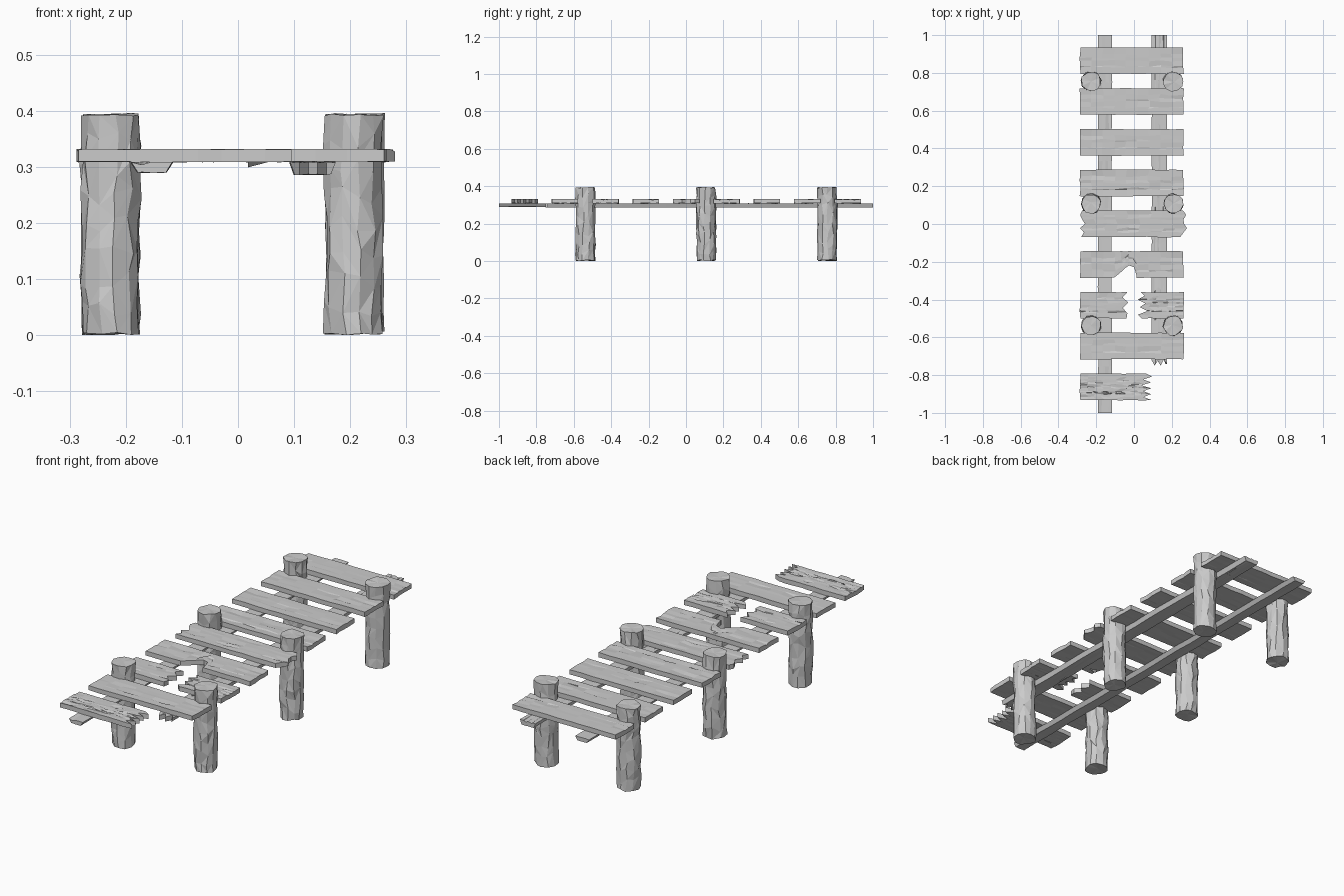
import bpy, bmesh, math, random

random.seed(7)
cube = bpy.data.objects.get("Cube")
if cube:
    bpy.data.objects.remove(cube)

wood = bpy.data.materials.new("weathered grey wood")
wood.use_nodes = True
GREY = (0.6, 0.6, 0.6, 1)
wood.diffuse_color = GREY
wood.node_tree.nodes["Principled BSDF"].inputs["Base Color"].default_value = GREY


def jitter(amount):
    return random.uniform(-amount, amount)


def finish(name, bm):
    bmesh.ops.recalc_face_normals(bm, faces=bm.faces)
    mesh = bpy.data.meshes.new(name)
    bm.to_mesh(mesh)
    bm.free()
    mesh.materials.append(wood)
    obj = bpy.data.objects.new(name, mesh)
    bpy.context.collection.objects.link(obj)


def sample(profile, t):
    """Read a piecewise straight edge at t; each profile is (t, value) pairs."""
    for (a, p), (b, q) in zip(profile, profile[1:]):
        if t <= b:
            return p + (q - p) * (t - a) / (b - a)
    return profile[-1][1]


def straight(value):
    return [(0, value), (1, value)]


def worn(value):
    """A sawn end with slight wear."""
    return [(t, value + jitter(0.003)) for t in (0, 0.3, 0.6, 1)]


def ragged(values):
    """A broken end, given as lengths from the low side to the high side."""
    return [(i / (len(values) - 1), v) for i, v in enumerate(values)]


def board(name, start, end, low, high, z0, z1, columns=9, along_y=False, bevel=0.0):
    """Worn board: start/end edges run across it, low/high edges run along it."""
    us = sorted({i / columns for i in range(columns + 1)} | {t for t, _ in low})
    vs = sorted({0, 0.25, 0.5, 0.75, 1} | {t for t, _ in start + end})
    bm = bmesh.new()
    top, bottom = [], []
    for u in us:
        upper, lower = [], []
        for v in vs:
            a, b = sample(start, v), sample(end, v)
            c, d = sample(low, u), sample(high, u)
            x, y = a + (b - a) * u, c + (d - c) * v
            rim = v in (0, 1)
            if 0 < u < 1:
                x += jitter(0.006)
                y += jitter(0.002 if rim else 0.005)
            dip = 0.004 if not rim and random.random() < 0.15 else 0
            inset = bevel * (1 if v == 0 else -1 if v == 1 else 0)
            for row, yy, z in ((upper, y, z1 - dip - random.uniform(0, 0.0015)),
                               (lower, y + inset, z0 + random.uniform(0, 0.002))):
                row.append(bm.verts.new((yy, x, z) if along_y else (x, yy, z)))
        top.append(upper)
        bottom.append(lower)
    n, m = len(us) - 1, len(vs) - 1
    for grid in (top, bottom):
        for i in range(n):
            for j in range(m):
                bm.faces.new((grid[i][j], grid[i + 1][j], grid[i + 1][j + 1], grid[i][j + 1]))
    for i in range(n):
        for j in (0, m):
            bm.faces.new((top[i][j], top[i + 1][j], bottom[i + 1][j], bottom[i][j]))
    for j in range(m):
        for i in (0, n):
            bm.faces.new((top[i][j], top[i][j + 1], bottom[i][j + 1], bottom[i][j]))
    finish(name, bm)


def post(name, x, y, radius=0.056, height=0.396, sides=11, levels=8):
    """Rough hewn log with chipped facets and flat sawn ends."""
    bm = bmesh.new()
    turn = random.random() * math.tau
    rings = []
    for k in range(levels + 1):
        ring = []
        for s in range(sides):
            angle = turn + math.tau * (s + jitter(0.22)) / sides
            r = radius * random.uniform(0.86, 1.0)
            z = height * k / levels
            if k == 0:
                z += random.uniform(0, 0.008)
            elif k == levels:
                z -= random.uniform(0, 0.006)
            else:
                z += jitter(0.017)
            ring.append(bm.verts.new((x + r * math.cos(angle), y + r * math.sin(angle), z)))
        rings.append(ring)
    rings[0][0].co.z = 0
    for low, high in zip(rings, rings[1:]):
        for s in range(sides):
            t = (s + 1) % sides
            a, b, c, d = low[s], low[t], high[t], high[s]
            if random.random() < 0.5:
                bm.faces.new((a, b, c))
                bm.faces.new((a, c, d))
            else:
                bm.faces.new((a, b, d))
                bm.faces.new((b, c, d))
    for ring, z in ((rings[0], 0.004), (rings[-1], height - 0.004)):
        hub = bm.verts.new((x + jitter(0.01), y + jitter(0.01), z))
        for s in range(sides):
            bm.faces.new((ring[s], ring[(s + 1) % sides], hub))
    finish(name, bm)


# Posts in three pairs
for place, y in (("front", -0.537), ("middle", 0.108), ("back", 0.755)):
    post(place + "_right_post", -0.227, y)
    post(place + "_left_post", 0.207, y)

# Long rails under the deck
board("right_rail", straight(-1), straight(1), straight(-0.19), straight(-0.117),
      0.289, 0.309, 24, True, 0.012)
board("left_rail", ragged([-0.72, -0.75, -0.725, -0.75, -0.715, -0.74]), straight(1),
      straight(0.093), straight(0.174), 0.285, 0.309, 22, True, 0.008)

# Deck planks, evenly spaced from front to back
LEFT, RIGHT, HALF, Z0, Z1 = 0.262, -0.285, 0.07, 0.308, 0.332
for i in range(9):
    y = -0.862 + 0.2158 * i
    start, end = worn(RIGHT), worn(LEFT)
    low, high = straight(y - HALF), straight(y + HALF)
    if i == 0:      # snapped off short
        end = ragged([0.095, 0.05, 0.09, 0.05, 0.09, 0.04, 0.09, 0.05, 0.095, 0.065])
    elif i == 2:    # broken in two, the far half built here
        board("broken_plank_left", ragged([0.04, 0.02, 0.07, 0.03, 0.06, 0.02, 0.055, 0.035]),
              worn(LEFT), low, high, Z0, Z1, 5)
        end = ragged([-0.04, -0.035, -0.06, -0.03, -0.06, -0.035])
    elif i == 3:    # bite out of the front edge
        cut = [(-0.1, 0), (-0.065, 0.03), (-0.03, 0.065), (0.0, 0.055), (0.02, 0)]
        low = ([(0, y - HALF)] + [((x - RIGHT) / (LEFT - RIGHT), y - HALF + d) for x, d in cut]
               + [(1, y - HALF)])
    elif i == 4:    # splintered at both ends
        start = ragged([-0.28, -0.265, -0.285, -0.26, -0.275, -0.285, -0.275])
        end = ragged([0.245, 0.262, 0.28, 0.265, 0.262, 0.276, 0.26])
    board(f"plank_{i + 1}", start, end, low, high, Z0, Z1, 5 if i == 2 else 9)

# Splinter hanging below the gap
bm = bmesh.new()
tip = [bm.verts.new(p) for p in ((0.018, -0.255, 0.299), (0.018, -0.27, 0.312),
                                 (0.018, -0.24, 0.312), (0.06, -0.255, 0.31))]
for a, b, c in ((0, 1, 2), (0, 1, 3), (0, 2, 3), (1, 2, 3)):
    bm.faces.new((tip[a], tip[b], tip[c]))
finish("splinter", bm)
